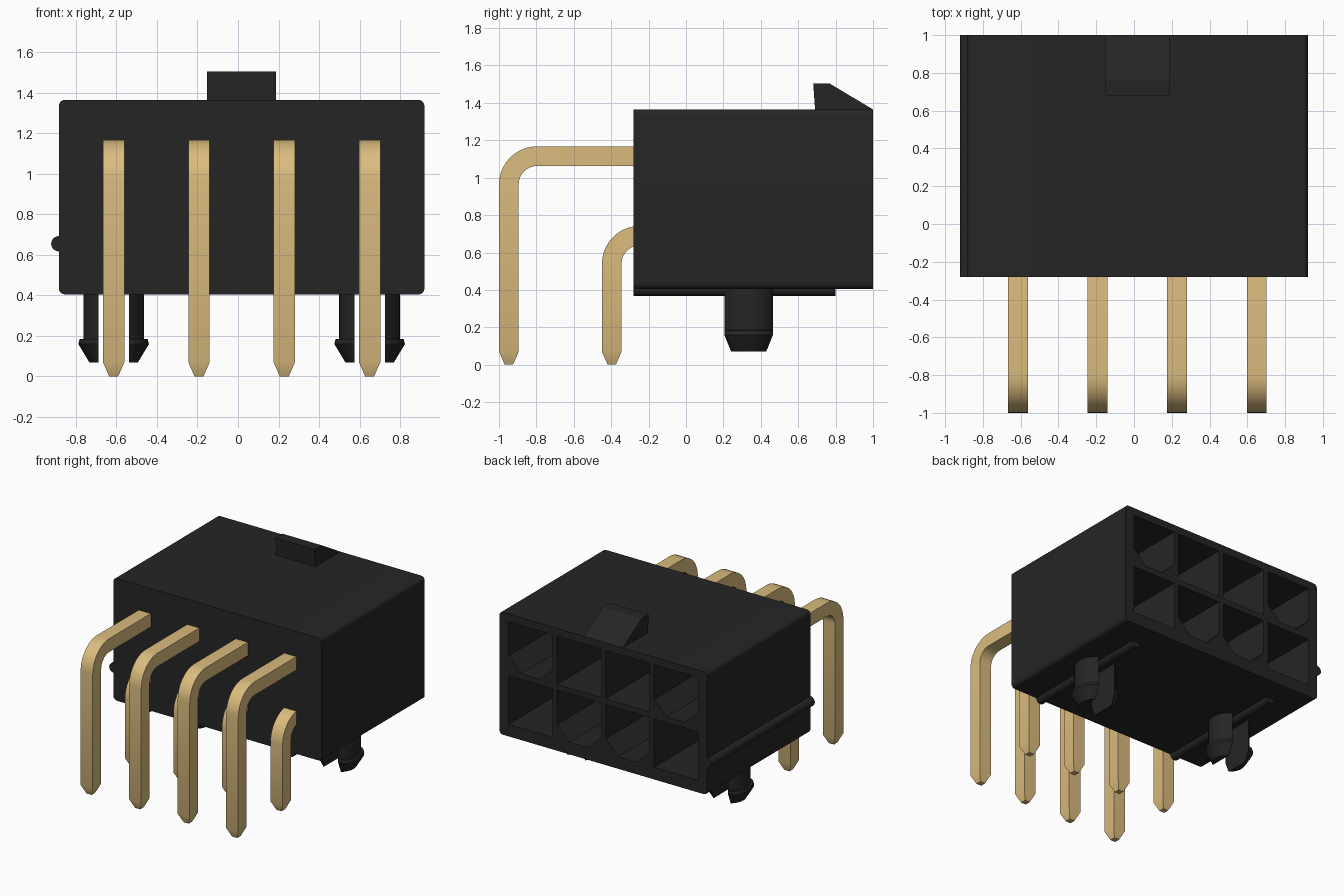
import bpy
import bmesh
from math import acos, cos, sin, pi

cube = bpy.data.objects.get("Cube")
if cube:
    bpy.data.objects.remove(cube, do_unlink=True)


def material(name, color):
    m = bpy.data.materials.new(name)
    m.use_nodes = True
    m.diffuse_color = color
    m.node_tree.nodes["Principled BSDF"].inputs["Base Color"].default_value = color
    return m


black = material("black plastic", (0.019, 0.0185, 0.0185, 1))
gold = material("gold metal", (0.708, 0.504, 0.21, 1))


def loft(bm, rings):
    """Skin a list of equal-length point rings and cap both ends."""
    rows = [[bm.verts.new(p) for p in ring] for ring in rings]
    n = len(rows[0])
    for a, b in zip(rows, rows[1:]):
        for i in range(n):
            j = (i + 1) % n
            bm.faces.new((a[i], a[j], b[j], b[i]))
    bm.faces.new(rows[0][::-1])
    bm.faces.new(rows[-1])


def finish(bm, name, mat, smooth=True):
    bmesh.ops.recalc_face_normals(bm, faces=bm.faces)
    mesh = bpy.data.meshes.new(name)
    bm.to_mesh(mesh)
    bm.free()
    mesh.materials.append(mat)
    ob = bpy.data.objects.new(name, mesh)
    bpy.context.collection.objects.link(ob)
    bpy.ops.object.select_all(action="DESELECT")
    ob.select_set(True)
    bpy.context.view_layer.objects.active = ob
    if smooth:
        bpy.ops.object.shade_smooth_by_angle(angle=pi / 6)
    return ob


def prism_y(bm, outline, y0, y1):
    """Extrude an (x, z) outline along y."""
    loft(bm, [[(x, y, z) for x, z in outline] for y in (y0, y1)])


MID, PITCH = 0.018, 0.421
FRONT, BACK = -0.28, 1.0
BOTTOM, TOP = 0.405, 1.365
COLUMNS = [MID + PITCH * (i - 1.5) for i in range(4)]
ROWS = {"upper": (1.115, -0.947), "lower": (0.69, -0.397)}

# Cavity cutter: outer upper and inner lower cells have chamfered floors
bm = bmesh.new()
h, c = 0.19, 0.11
for row, (z, _) in ROWS.items():
    for i, x in enumerate(COLUMNS):
        if (row == "upper") == (i in (0, 3)):
            outline = [(x - h, z + h), (x - h, z - h + c), (x - h + c, z - h),
                       (x + h - c, z - h), (x + h, z - h + c), (x + h, z + h)]
        else:
            outline = [(x - h, z + h), (x - h, z - h), (x + h, z - h), (x + h, z + h)]
        prism_y(bm, outline, 0.0, BACK + 0.1)
cutter = finish(bm, "cavity_cutter", black, False)
cutter.hide_render = True

# Housing with rounded long edges
bm = bmesh.new()
x0, x1 = MID - 0.902, MID + 0.902
prism_y(bm, [(x0, BOTTOM), (x1, BOTTOM), (x1, TOP), (x0, TOP)], FRONT, BACK)
long_edges = [e for e in bm.edges if abs(e.verts[0].co.y - e.verts[1].co.y) > 1]
bmesh.ops.bevel(bm, geom=long_edges, offset=0.03, segments=5, profile=0.5, affect="EDGES")
housing = finish(bm, "housing", black, False)
mod = housing.modifiers.new("cavities", "BOOLEAN")
mod.operation = "DIFFERENCE"
mod.solver = "EXACT"
mod.object = cutter
bpy.ops.object.modifier_apply(modifier=mod.name)
bpy.data.objects.remove(cutter, do_unlink=True)
bpy.ops.object.shade_smooth_by_angle(angle=pi / 6)

# Latch ramp on top
bm = bmesh.new()
ramp = [(0.69, TOP - 0.01), (0.69, TOP), (0.68, 1.505), (0.765, 1.505), (BACK, TOP), (BACK, TOP - 0.01)]
loft(bm, [[(x, y, z) for y, z in ramp] for x in (MID - 0.17, MID + 0.17)])
finish(bm, "latch_ramp", black, False)


# Round ribs: one on the right side, two underneath
def rib(name, x, z, y1):
    bm = bmesh.new()
    ring = [(x + 0.038 * cos(2 * pi * k / 20), z + 0.038 * sin(2 * pi * k / 20)) for k in range(20)]
    prism_y(bm, ring, FRONT, y1)
    finish(bm, name, black)


rib("side_rib", x0, 0.655, BACK)
rib("bottom_rib_right", COLUMNS[0], BOTTOM, 0.8)
rib("bottom_rib_left", COLUMNS[3], BOTTOM, 0.8)


# Split snap pegs: two clipped round legs with barbed ends
def peg_leg(bm, x, y, side):
    rings = []
    for z, r in ((BOTTOM + 0.01, 0.15), (0.185, 0.15), (0.184, 0.168), (0.16, 0.174), (0.07, 0.12)):
        a = acos(0.075 / r)
        ring = []
        for k in range(13):
            t = a * (k / 6 - 1)
            ring.append((x + side * r * cos(t), y + max(-0.13, min(0.13, r * sin(t))), z))
        rings.append(ring)
    loft(bm, rings)


for name, x in (("right", COLUMNS[0]), ("left", COLUMNS[3])):
    bm = bmesh.new()
    for side in (-1, 1):
        peg_leg(bm, x, 0.335, side)
    finish(bm, "snap_peg_" + name, black)


# Right-angle pins: square section swept round a bend, tapered at both ends
def pin(name, x, zc, yv):
    w, r, tip = 0.0525, 0.15, 0.022
    path = [(0.45, zc, 0, tip), (0.38, zc, 0, w)]
    for k in range(11):
        t = pi / 2 * k / 10
        path.append((yv + r - r * sin(t), zc - r + r * cos(t), t, w))
    path += [(yv, 0.07, pi / 2, w), (yv, 0.0, pi / 2, tip)]
    rings = []
    for y, z, t, s in path:
        ny, nz = -sin(t) * s, cos(t) * s
        rings.append([(x - s, y + ny, z + nz), (x + s, y + ny, z + nz),
                      (x + s, y - ny, z - nz), (x - s, y - ny, z - nz)])
    bm = bmesh.new()
    loft(bm, rings)
    finish(bm, name, gold)


for row, (zc, yv) in ROWS.items():
    for i, x in enumerate(COLUMNS):
        pin(f"{row}_pin_{i + 1}", x, zc, yv)
